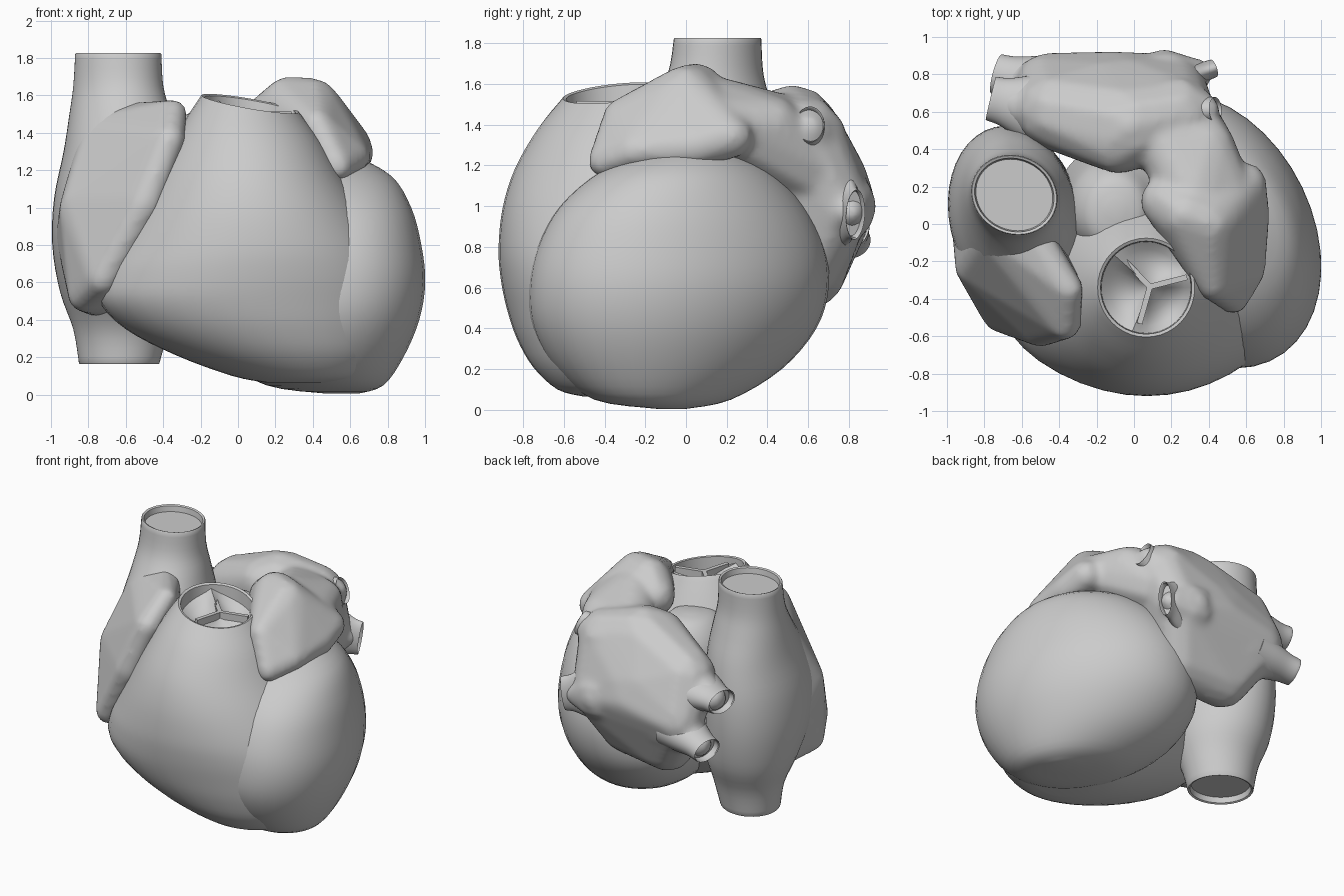
import bpy, bmesh, math
from mathutils import Vector, Matrix

if "Cube" in bpy.data.objects:
    bpy.data.objects.remove(bpy.data.objects["Cube"])

grey = bpy.data.materials.new("plain grey")
grey.use_nodes = True
grey.diffuse_color = (0.6, 0.6, 0.6, 1)
grey.node_tree.nodes["Principled BSDF"].inputs["Base Color"].default_value = (0.6, 0.6, 0.6, 1)
SIDES = 40


def finish(name, bm, angle=40):
    bmesh.ops.recalc_face_normals(bm, faces=bm.faces)
    mesh = bpy.data.meshes.new(name)
    bm.to_mesh(mesh)
    bm.free()
    obj = bpy.data.objects.new(name, mesh)
    bpy.context.collection.objects.link(obj)
    mesh.materials.append(grey)
    bpy.ops.object.select_all(action='DESELECT')
    obj.select_set(True)
    bpy.context.view_layer.objects.active = obj
    bpy.ops.object.shade_smooth_by_angle(angle=math.radians(angle))
    return obj


def spline(keys, steps=4):
    """Smoothly interpolate a list of equal-length tuples."""
    out = []
    for i in range(len(keys) - 1):
        quad = [keys[max(i - 1, 0)], keys[i], keys[i + 1], keys[min(i + 2, len(keys) - 1)]]
        for s in range(steps):
            t = s / steps
            out.append([b + 0.5 * t * (c - a + t * (2 * a - 5 * b + 4 * c - d + t * (3 * (b - c) + d - a)))
                        for a, b, c, d in zip(*quad)])
    return out + [list(keys[-1])]


def loft(name, keys, top=0, bottom=0, tilt=(0, 0), skew=0, matrix=None):
    """Rings given as (z, x min, x max, y min, y max); top and bottom are recess depths."""
    def shrink(k, f, dz):
        z, a, b, c, d = k
        mx, my = (a + b) / 2, (c + d) / 2
        return [z + dz] + [mx + (a - mx) * f, mx + (b - mx) * f, my + (c - my) * f, my + (d - my) * f]
    rings = spline(keys)
    z0, z1 = keys[0][0], keys[-1][0]
    if top:
        end = rings[-1]
        rings += [shrink(end, 0.98, 0.006), shrink(end, 0.92, 0), shrink(end, 0.89, -top)]
    if bottom:
        end = rings[0]
        rings = [shrink(end, 0.89, bottom), shrink(end, 0.92, 0), shrink(end, 0.98, -0.006)] + rings
    bm = bmesh.new()
    loops = []
    for z, a, b, c, d in rings:
        loop = []
        lean = max(0, (z - z0) / (z1 - z0)) ** 4
        for i in range(SIDES):
            t = math.tau * i / SIDES
            u, v = (b - a) / 2 * math.cos(t), (d - c) / 2 * math.sin(t)
            dz = lean * (tilt[0] * u + tilt[1] * v)
            loop.append(bm.verts.new(((a + b) / 2 + u + skew * v, (c + d) / 2 + v, z + dz)))
        loops.append(loop)
    for lo, hi in zip(loops, loops[1:]):
        for i in range(SIDES):
            j = (i + 1) % SIDES
            bm.faces.new((lo[i], lo[j], hi[j], hi[i]))
    bm.faces.new(loops[0])
    bm.faces.new(loops[-1])
    if matrix:
        bm.transform(matrix)
    return finish(name, bm)


def blob(name, groups, smooth=10):
    """Rounded hulls around groups of balls (x, y, z, radius), fused into one skin."""
    bm = bmesh.new()
    for balls in groups:
        part = bmesh.new()
        for x, y, z, r in balls:
            bmesh.ops.create_icosphere(part, subdivisions=2, radius=r, matrix=Matrix.Translation((x, y, z)))
        hull = bmesh.ops.convex_hull(part, input=part.verts)
        inner = {g for g in hull["geom_interior"] + hull["geom_unused"] if isinstance(g, bmesh.types.BMVert)}
        bmesh.ops.delete(part, geom=list(inner), context='VERTS')
        tmp = bpy.data.meshes.new("tmp")
        part.to_mesh(tmp)
        part.free()
        bm.from_mesh(tmp)
        bpy.data.meshes.remove(tmp)
    obj = finish(name, bm, 180)
    remesh = obj.modifiers.new("fuse", 'REMESH')
    remesh.mode, remesh.voxel_size, remesh.use_smooth_shade = 'VOXEL', 0.022, True
    relax = obj.modifiers.new("relax", 'SMOOTH')
    relax.factor, relax.iterations = 0.5, smooth


# Ventricles
loft("left_ventricle", [
    (0.005, 0.48, 0.64, -0.14, 0.0), (0.05, 0.16, 0.77, -0.45, 0.22), (0.2, -0.08, 0.87, -0.64, 0.47),
    (0.4, -0.2, 0.95, -0.75, 0.64), (0.6, -0.2, 0.98, -0.77, 0.7), (0.8, -0.17, 0.96, -0.73, 0.68),
    (1.0, -0.1, 0.91, -0.62, 0.58), (1.17, 0.0, 0.81, -0.42, 0.42), (1.29, 0.2, 0.6, -0.15, 0.2)], skew=-0.22)
loft("right_ventricle", [
    (0.065, 0.15, 0.55, -0.5, -0.15), (0.1, -0.03, 0.7, -0.63, 0.0), (0.21, -0.33, 0.8, -0.75, 0.1),
    (0.35, -0.6, 0.85, -0.83, 0.18), (0.5, -0.74, 0.86, -0.88, 0.22), (0.65, -0.72, 0.84, -0.91, 0.25),
    (0.8, -0.64, 0.78, -0.92, 0.25), (1.0, -0.53, 0.67, -0.9, 0.22), (1.2, -0.42, 0.55, -0.84, 0.15),
    (1.4, -0.3, 0.44, -0.73, 0.03), (1.55, -0.2, 0.33, -0.61, -0.07)], top=0.2, tilt=(-0.17, 0.1))
loft("aorta_root", [
    (0.8, -0.42, 0.3, -0.25, 0.45), (1.15, -0.37, 0.22, -0.2, 0.38), (1.3, -0.33, 0.12, -0.16, 0.32),
    (1.4, -0.25, 0.05, -0.1, 0.24), (1.43, -0.14, -0.06, 0.04, 0.12)])

# Three-pocket valve inside the front outlet
bm = bmesh.new()
hub = bm.verts.new((0.09, -0.33, 1.49))
previous = [hub] * SIDES
for k in range(1, 7):
    r = k / 6
    ring = []
    for i in range(SIDES):
        t = math.tau * i / SIDES
        sag = abs(math.sin(1.5 * (t - 0.25))) ** 0.6 * math.sin(math.pi * min(1, r * 0.75)) * 0.1
        x, y = 0.065 + 0.24 * r * math.cos(t) + 0.025 * (1 - r), -0.34 + 0.245 * r * math.sin(t)
        ring.append(bm.verts.new((x, y, 1.49 + 0.04 * r - sag - 0.17 * (x - 0.065) + 0.1 * (y + 0.34))))
    for i in range(SIDES):
        j = (i + 1) % SIDES
        corners = [previous[i], ring[i], ring[j]] + ([previous[j]] if k > 1 else [])
        bm.faces.new(corners)
    previous = ring
finish("outlet_valve", bm)
for n in range(3):
    a = 0.25 + math.tau * n / 3
    bm = bmesh.new()
    bmesh.ops.create_cube(bm, size=1, matrix=Matrix.Translation((0.085, -0.335, 1.49))
                          @ Matrix.Rotation(a, 4, 'Z') @ Matrix.Translation((0.1, 0, 0))
                          @ Matrix.Diagonal((0.21, 0.03, 0.05, 1)))
    finish("valve_ridge_%d" % (n + 1), bm)

# Right atrium running between the two great veins
loft("right_atrium", [
    (0.17, -0.85, -0.42, -0.06, 0.36), (0.35, -0.88, -0.37, -0.1, 0.4), (0.55, -0.95, -0.31, -0.24, 0.48),
    (0.8, -0.99, -0.29, -0.42, 0.52), (1.05, -0.98, -0.29, -0.45, 0.52), (1.3, -0.93, -0.31, -0.33, 0.48),
    (1.5, -0.9, -0.36, -0.18, 0.42), (1.65, -0.88, -0.4, -0.09, 0.38), (1.82, -0.87, -0.41, -0.06, 0.37)],
    top=0.04, bottom=0.04, skew=-0.1)
blob("right_auricle", [
    [(-0.35, -0.35, 1.5, 0.08), (-0.37, -0.53, 1.36, 0.09), (-0.5, -0.56, 1.02, 0.1), (-0.72, -0.49, 0.62, 0.09),
     (-0.82, -0.3, 0.53, 0.09), (-0.84, -0.22, 1.0, 0.12), (-0.84, 0.0, 0.85, 0.14), (-0.72, -0.04, 1.38, 0.13),
     (-0.6, 0.0, 1.44, 0.12), (-0.7, 0.1, 0.6, 0.2)]], 6)

# Four lung veins: root in the atrium, open end, end half width, end half height
veins = (("left_upper_vein", (0.22, 0.6, 1.32), (0.43, 0.61, 1.4), 0.07, 0.095),
         ("left_lower_vein", (0.16, 0.74, 1.0), (0.42, 0.83, 0.96), 0.05, 0.125),
         ("right_upper_vein", (-0.42, 0.59, 1.16), (-0.76, 0.67, 1.15), 0.12, 0.085),
         ("right_lower_vein", (-0.36, 0.7, 0.92), (-0.73, 0.8, 0.83), 0.11, 0.09))
flares = []
for name, start, end, w, h in veins:
    tip = Vector(start).lerp(Vector(end), 0.78)
    flares.append([(*start, 0.2), (*tip, 0.65 * min(w, h) + 0.035)])

# Left atrium with its auricle folding over the front
blob("left_atrium_and_auricle", flares + [
    [(-0.02, 0.52, 1.36, 0.24), (-0.42, 0.6, 1.22, 0.21), (0.24, 0.58, 1.34, 0.2), (0.22, 0.74, 1.0, 0.17),
     (-0.46, 0.74, 0.97, 0.18), (-0.27, 0.6, 0.68, 0.19), (0.08, 0.57, 0.7, 0.18), (-0.1, 0.42, 1.4, 0.15),
     (-0.1, 0.6, 1.05, 0.325)],
    [(0.15, 0.45, 1.4, 0.16), (0.4, 0.42, 1.4, 0.14), (0.32, 0.15, 1.46, 0.18), (0.5, 0.17, 1.4, 0.14),
     (0.22, 0.62, 1.18, 0.2)],
    [(0.27, 0.05, 1.56, 0.145), (0.4, 0.0, 1.55, 0.145), (0.17, 0.12, 1.48, 0.14), (0.63, 0.05, 1.29, 0.1),
     (0.6, 0.22, 1.34, 0.11), (0.53, -0.4, 1.22, 0.085), (0.42, -0.32, 1.44, 0.09), (0.62, -0.25, 1.27, 0.085)]])

# Open ends of the lung veins
for name, start, end, w, h in veins:
    axis = Vector(end) - Vector(start)
    side = Vector((0, 0, 1)).cross(axis).normalized()
    up = axis.normalized().cross(side)
    frame = Matrix((side, up, axis.normalized())).transposed().to_4x4()
    keys = [(axis.length * t, -w * f, w * f, -h * f, h * f) for t, f in ((0.2, 1.7), (0.5, 1.4), (0.8, 1.08), (1, 1))]
    loft(name, keys, top=0.04, matrix=Matrix.Translation(start) @ frame)
